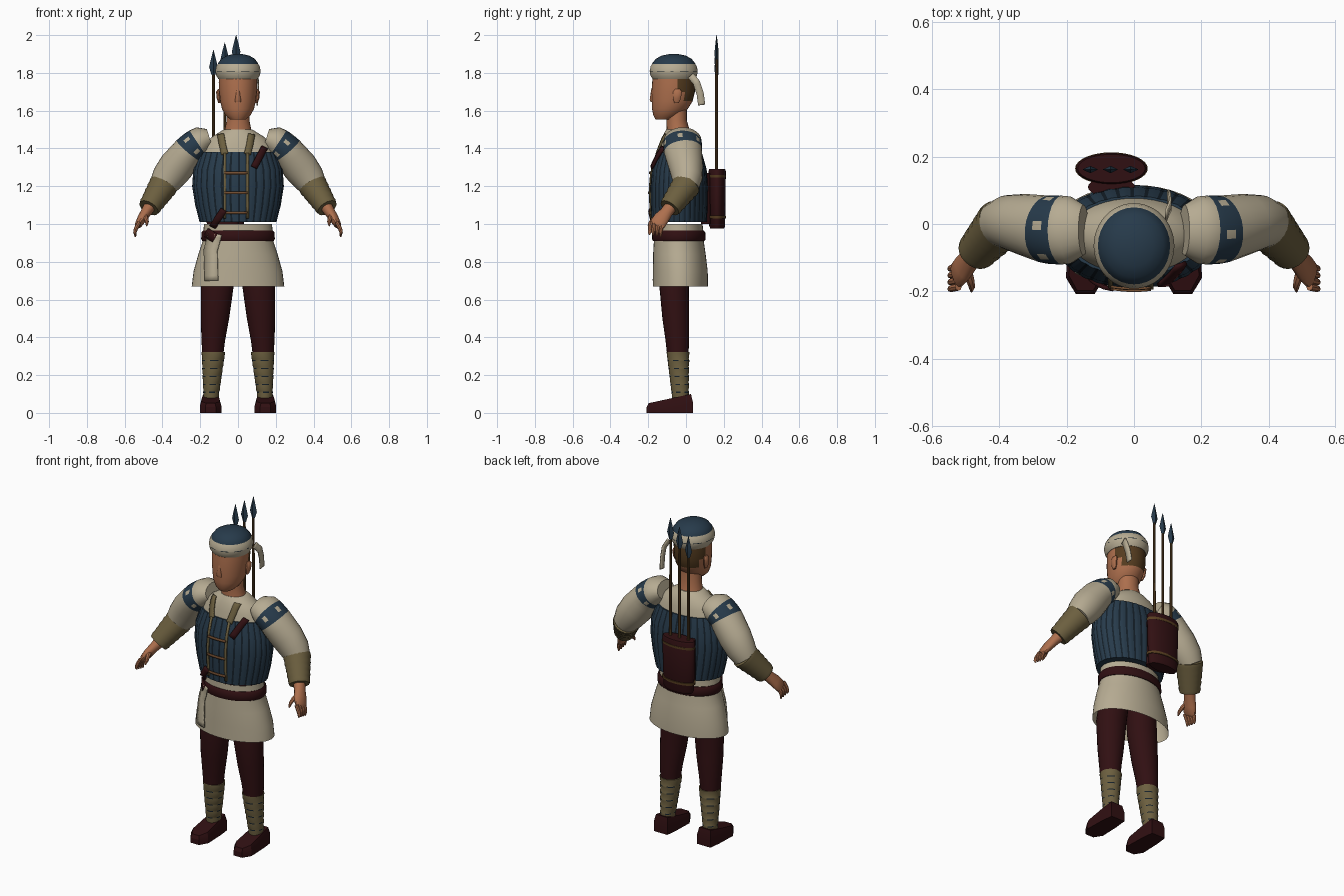
import bpy, bmesh, math
from mathutils import Vector

cube = bpy.data.objects.get("Cube")
if cube:
    bpy.data.objects.remove(cube, do_unlink=True)


def material(name, r, g, b):
    mat = bpy.data.materials.new(name)
    mat.use_nodes = True
    mat.diffuse_color = (r, g, b, 1)
    shader = next(n for n in mat.node_tree.nodes if n.type == 'BSDF_PRINCIPLED')
    shader.inputs["Base Color"].default_value = (r, g, b, 1)
    shader.inputs["Roughness"].default_value = 0.8
    return mat


CREAM = material("cream linen", .47, .41, .29)
BLUE = material("dark blue cloth", .02, .043, .07)
SEAM = material("dark seam", .007, .014, .022)
SKIN = material("skin", .42, .16, .075)
MAROON = material("maroon leather", .03, .005, .006)
KHAKI = material("khaki wrap", .15, .115, .05)
WOOD = material("wood", .1, .05, .015)
HAIR = material("brown hair", .09, .045, .014)
TIE = material("tan tie", .17, .075, .03)


def finish(name, bm, mats, angle=40):
    bmesh.ops.recalc_face_normals(bm, faces=bm.faces)
    mesh = bpy.data.meshes.new(name)
    bm.to_mesh(mesh)
    bm.free()
    for mat in mats:
        mesh.materials.append(mat)
    mesh.shade_smooth()
    mesh.set_sharp_from_angle(angle=math.radians(angle))
    obj = bpy.data.objects.new(name, mesh)
    bpy.context.scene.collection.objects.link(obj)
    return obj


def skin_rings(name, rings, mats, n, pick=None, caps=True, bump=None):
    """Bridge rings given as (centre, u axis, v axis); pick(row, column, face) gives the colour."""
    bm = bmesh.new()
    loops = []
    for c, u, v in rings:
        loop = []
        for j in range(n):
            a = math.tau * j / n
            k = bump(j) if bump else 1
            loop.append(bm.verts.new(c + (u * math.cos(a) + v * math.sin(a)) * k))
        loops.append(loop)
    for i in range(len(loops) - 1):
        for j in range(n):
            k = (j + 1) % n
            f = bm.faces.new((loops[i][j], loops[i][k], loops[i + 1][k], loops[i + 1][j]))
            if pick:
                f.material_index = pick(i, j, f)
    if caps:
        bm.faces.new(loops[0])
        bm.faces.new(loops[-1])
    return finish(name, bm, mats)


def stack(name, rows, *mats, n=24, **options):
    """Horizontal ellipses: rows of (z, x, y, x radius, y radius)."""
    rings = [(Vector((x, y, z)), Vector((rx, 0, 0)), Vector((0, ry, 0))) for z, x, y, rx, ry in rows]
    return skin_rings(name, rings, mats, n, **options)


def tube(name, side, path, *mats, n=16, **options):
    """Tube along points of (x, y, z, in-plane radius, depth radius)."""
    pts = [Vector((side * p[0], p[1], p[2])) for p in path]
    rings = []
    for i, p in enumerate(pts):
        t = (pts[min(i + 1, len(pts) - 1)] - pts[max(i - 1, 0)]).normalized()
        u = t.cross(Vector((0, 1, 0))).normalized()
        rings.append((p, u * path[i][3], t.cross(u) * path[i][4]))
    return skin_rings(name, rings, mats, n, **options)


# body profiles: z, x, y, x radius, y radius
SKIRT = [(.67, 0, -.03, .245, .146), (.75, 0, -.03, .235, .145), (.84, 0, -.035, .21, .139),
         (.91, 0, -.038, .187, .132), (1.0, 0, -.04, .18, .128)]
VEST = [(1.01, 0, -.038, .203, .148), (1.1, 0, -.038, .226, .152), (1.2, 0, -.038, .242, .153),
        (1.29, 0, -.037, .236, .146), (1.38, 0, -.035, .205, .118)]
YOKE = [(1.36, 0, -.035, .2, .115), (1.42, 0, -.035, .18, .104), (1.46, 0, -.036, .14, .09),
        (1.485, 0, -.038, .1, .076), (1.5, 0, -.04, .076, .064)]
PROFILE = SKIRT + VEST + YOKE[1:]


def front(x, z, lift=.004):
    """Point on the front of the clothing."""
    for lo, hi in zip(PROFILE, PROFILE[1:]):
        if z <= hi[0]:
            break
    t = min(1, max(0, (z - lo[0]) / (hi[0] - lo[0])))
    cy, rx, ry = (lo[k] + (hi[k] - lo[k]) * t for k in (2, 3, 4))
    return Vector((x, cy - ry * math.sqrt(max(0, 1 - (x / rx) ** 2)) - lift, z))


def ribbon(name, points, width, mat, place=None, normal=(0, -1, 0), thick=.007, steps=6):
    """Flat strap through points, optionally laid on the clothing."""
    fine = []
    pts = [Vector(p) for p in points]
    for a, b in zip(pts, pts[1:]):
        fine += [a.lerp(b, k / steps) for k in range(steps)]
    fine.append(pts[-1])
    bm = bmesh.new()
    rows = []
    for i, p in enumerate(fine):
        t = fine[min(i + 1, len(fine) - 1)] - fine[max(i - 1, 0)]
        s = t.cross(Vector(normal)).normalized() * width / 2
        ends = [p - s, p, p + s]
        if place:
            ends = [place(q.x, q.z) for q in ends]
        rows.append([bm.verts.new(q) for q in ends])
    for a, b in zip(rows, rows[1:]):
        for k in (0, 1):
            bm.faces.new((a[k], a[k + 1], b[k + 1], b[k]))
    obj = finish(name, bm, [mat])
    solid = obj.modifiers.new("thickness", 'SOLIDIFY')
    solid.thickness = thick
    solid.offset = 0
    return obj


# tunic, belt and quilted vest
stack("tunic_skirt", SKIRT, CREAM, n=40, caps=False)
stack("belt", [(.91, 0, -.038, .189, .136), (.92, 0, -.038, .195, .142),
               (.955, 0, -.038, .193, .14), (.965, 0, -.038, .185, .132)], MAROON, n=40)
stack("quilted_vest", VEST, BLUE, SEAM, n=128, pick=lambda i, j, f: int(j % 4 == 0),
      bump=lambda j: .992 if j % 4 < 2 else 1.004)
stack("tunic_yoke", YOKE, CREAM, n=40)
ribbon("belt_tail", [(-.12, 0, .95), (-.145, 0, .86), (-.14, 0, .70)], .07, CREAM,
       place=lambda x, z: front(x, z, .012))
ribbon("belt_knot", [(-.17, 0, .955), (-.12, 0, .925)], .05, MAROON, place=lambda x, z: front(x, z, .012))

# vest fastening, lapels and chest strap
for side in (-1, 1):
    rail = side * .06 - .01
    ribbon("vest_edge", [(rail, 0, 1.03), (rail, 0, 1.375)], .014, KHAKI, front)
    ribbon("lapel", [(rail, 0, 1.37), (rail + side * .012, 0, 1.42), (rail + side * .022, 0, 1.475)],
           .036, KHAKI, front)
for z in (1.06, 1.165, 1.27):
    ribbon("vest_tie", [(-.07, 0, z), (.05, 0, z)], .013, TIE, place=lambda x, z: front(x, z, .008))
for name, a, b in (("upper_strap", (.14, 0, 1.405), (.085, 0, 1.30)),
                   ("lower_strap", (-.075, 0, 1.075), (-.135, 0, .985))):
    ribbon(name, [a, b], .035, MAROON, place=lambda x, z: front(x, z, .012), thick=.012)

# neck, head and hair
stack("neck", [(1.46, 0, -.04, .08, .068), (1.5, 0, -.042, .07, .06), (1.55, 0, -.05, .06, .054),
               (1.64, 0, -.05, .06, .054)], SKIN)


def hair_rule(i, j, f):
    c = f.calc_center_median()
    return int(c.z > 1.635 and c.y > -.045 + (.03 if c.z < 1.68 else 0))


stack("head", [(1.552, 0, -.115, .04, .045), (1.575, 0, -.1, .066, .073), (1.61, 0, -.085, .085, .095),
               (1.65, 0, -.073, .094, .108), (1.70, 0, -.068, .1, .115), (1.75, 0, -.066, .102, .113),
               (1.80, 0, -.066, .1, .11)], SKIN, HAIR, n=32, pick=hair_rule)
stack("nose", [(1.645, 0, -.172, .018, .015), (1.66, 0, -.178, .016, .015),
               (1.715, 0, -.172, .009, .012)], SKIN, n=10)
for side in (-1, 1):
    stack("ear", [(1.64, side * .098, -.05, .006, .012), (1.665, side * .102, -.048, .011, .022),
                  (1.70, side * .104, -.045, .012, .024), (1.715, side * .1, -.045, .006, .014)], SKIN, n=10)

# cap with wrapped band and hanging tail
stack("cap_dome", [(1.82, 0, -.065, .11, .118), (1.85, 0, -.065, .107, .114), (1.875, 0, -.065, .088, .094),
                   (1.892, 0, -.065, .058, .062), (1.9, 0, -.065, .02, .02)], BLUE, n=32)
stack("head_band", [(1.768, 0, -.065, .104, .112), (1.785, 0, -.065, .115, .123), (1.807, 0, -.065, .12, .127),
                    (1.811, 0, -.065, .12, .127), (1.835, 0, -.065, .115, .122), (1.85, 0, -.065, .105, .112)],
      CREAM, SEAM, n=48, pick=lambda i, j, f: int(i == 2 and j % 5 > 1))
ribbon("band_tail", [(.095, .025, 1.785), (.108, .055, 1.75), (.106, .075, 1.69), (.102, .083, 1.63)],
       .038, CREAM, normal=(1, 0, 0))

# arms and hands
for side in (-1, 1):
    tube("sleeve", side, [(.15, -.018, 1.455, .05, .075), (.19, -.018, 1.442, .076, .1),
                          (.213, -.018, 1.428, .08, .102), (.225, -.018, 1.419, .082, .102),
                          (.247, -.017, 1.4, .084, .102), (.259, -.016, 1.388, .086, .101),
                          (.285, -.01, 1.355, .09, .097), (.33, 0, 1.30, .094, .09),
                          (.375, .006, 1.24, .086, .08), (.405, 0, 1.195, .07, .068)],
         CREAM, BLUE, n=24,
         pick=lambda i, j, f: int(i in (2, 4) or (i == 3 and j % 4 != 0)))
    wrap = []
    for k in range(11):
        t = k / 10
        r = .076 - .02 * t + (.003 if k % 2 else 0)
        wrap.append((.392 + .08 * t, .004 - .09 * t, 1.21 - .125 * t, r, r))
    tube("bracer", side, wrap, KHAKI, n=20)
    tube("palm", side, [(.465, -.078, 1.095, .034, .034), (.488, -.105, 1.06, .028, .034),
                        (.508, -.13, 1.03, .025, .042), (.525, -.15, 1.0, .02, .042),
                        (.53, -.157, .99, .012, .035)], SKIN, n=14)
    for k in range(4):
        y = -.127 - .02 * k
        tube("finger", side, [(.522, y, 1.01, .011, .011), (.541, y - .004, .975, .011, .011),
                              (.546, y - .006, .955, .009, .009),
                              (.543, y - .007, .932 + .004 * k, .004, .004)], SKIN, n=8)
    tube("thumb", side, [(.497, -.13, 1.05, .014, .014), (.487, -.165, 1.03, .013, .013),
                         (.482, -.187, 1.01, .01, .01), (.483, -.2, .99, .004, .004)], SKIN, n=8)

# legs, leg wraps and shoes
SOLE = [(.045, .036), (.053, -.04), (.057, -.16), (.028, -.208)]
for side in (-1, 1):
    stack("trouser_leg", [(.86, side * .09, -.05, .085, .08), (.67, side * .11, -.063, .087, .078),
                          (.5, side * .122, -.054, .075, .071), (.38, side * .131, -.046, .062, .062),
                          (.3, side * .134, -.043, .055, .056)], MAROON)
    rows = []
    for k in range(6):
        t = k / 5
        x, y, rx, ry = side * (.131 + .011 * t), -.042 + .012 * t, .062 - .02 * t, .06 - .014 * t
        z = .322 - .21 * t
        rows += [(z, x, y, rx, ry), (z - .006, x, y, rx, ry), (z - .036, x, y, rx * .94, ry * .94)]
    stack("leg_wrap", rows, KHAKI, SEAM, n=24, pick=lambda i, j, f: int(i % 3 == 0 and i > 0 and j % 5 > 1))
    bm = bmesh.new()
    outline = SOLE + [(-x, y) for x, y in reversed(SOLE)]
    layers = []
    for height, inset in ((0, 1), (.6, 1), (1, .84)):
        layers.append([bm.verts.new((side * .145 + x * inset, -.086 + (y + .086) * (.5 + inset / 2),
                                     height * (.1 + .2 * (y - .036)))) for x, y in outline])
    for a, b in zip(layers, layers[1:]):
        for j in range(len(outline)):
            k = (j + 1) % len(outline)
            bm.faces.new((a[j], a[k], b[k], b[j]))
    bm.faces.new(layers[0])
    bm.faces.new(layers[-1])
    finish("shoe", bm, [MAROON], 25)

# quiver with three javelins
QX, QY = -.067, .165
stack("quiver", [(.975, QX, QY, .088, .036), (.99, QX, QY, .098, .042), (1.28, QX, QY, .106, .046),
                 (1.29, QX, QY, .1, .042)], MAROON, n=32)
for z in (1.03, 1.245):
    stack("quiver_band", [(z, QX, QY, .105, .047), (z + .014, QX, QY, .108, .048)], WOOD, n=32)
stack("quiver_mount", [(1.0, QX, .11, .07, .03), (1.27, QX, .11, .07, .03)], MAROON)
for k in range(3):
    x, tip = -.13 + .06 * k, 1.92 + .04 * k
    stack("javelin_shaft", [(1.2, x, .162, .008, .008), (tip - .11, x, .162, .007, .007)], WOOD, n=8)
    stack("javelin_head", [(tip - .13, x, .162, .01, .009), (tip - .09, x, .162, .023, .011),
                           (tip - .05, x, .162, .014, .007), (tip, x, .162, .001, .001)], BLUE, n=4)
